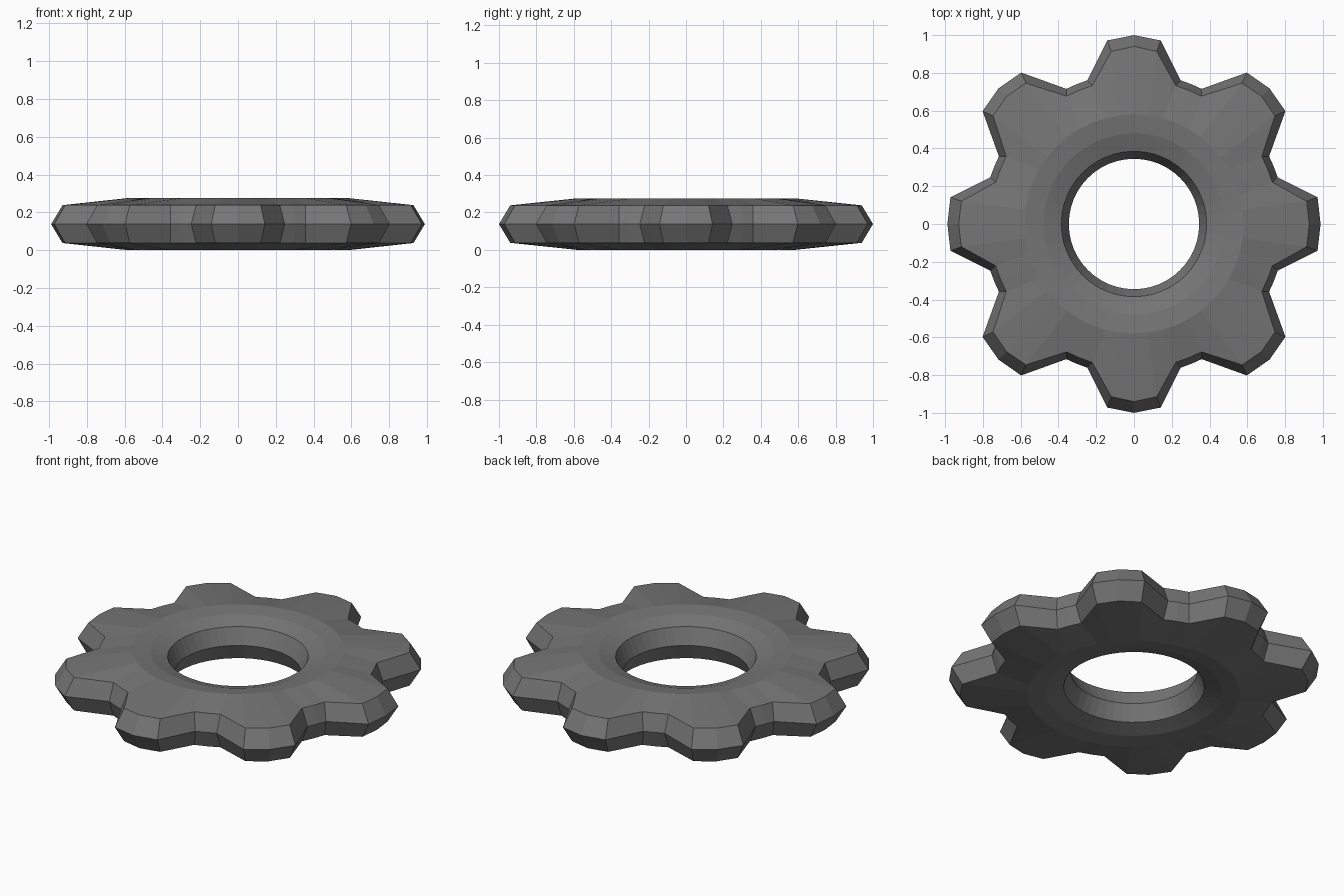
import bpy, bmesh
from math import radians, sin, cos

if "Cube" in bpy.data.objects:
    bpy.data.objects.remove(bpy.data.objects["Cube"])

MID, TEETH = 0.14, 8

def toothed_ring(rim):
    """Outline points (x, y): six per tooth, rim=True gives the bevelled inset outline."""
    pts = []
    for t in range(TEETH):
        diag = t % 2 == 1
        if diag:
            tip, corner, root = 1.015, 1.0, 18.4
        else:
            tip, corner, root = (1.0 if t % 4 == 2 else 0.988), 0.982, 18.0
        base, c_ang = 0.80, 8.3
        if rim:
            tip, corner, root, base, c_ang = tip - 0.06, corner - 0.06, root - 1.2, 0.765, 7.5
        for ang, r in ((-root, base), (-c_ang, corner), (0, tip),
                       (c_ang, corner), (root, base), (22.5, base)):
            a = radians(t * 45 + ang)
            pts.append((r * cos(a), r * sin(a)))
    return pts

def round_ring(r):
    n = TEETH * 6
    return [(r * cos(radians((i - 2) * 7.5)), r * sin(radians((i - 2) * 7.5))) for i in range(n)]

# Cross-section loops, from the outer ridge over the top, through the bore, back underneath
upper = [(toothed_ring(True), 0.10), (round_ring(0.58), 0.138),
         (round_ring(0.48), 0.126), (round_ring(0.385), 0.095)]
loops = [(toothed_ring(False), 0.0)] + upper + [(round_ring(0.345), 0.0)]
loops += [(p, -h) for p, h in reversed(upper)]

# Gear body: bridge neighbouring loops into a closed toothed ring, flat shaded
bm = bmesh.new()
rings = [[bm.verts.new((x, y, MID + h)) for x, y in pts] for pts, h in loops]
n = TEETH * 6
for k, a in enumerate(rings):
    b = rings[(k + 1) % len(rings)]
    for i in range(n):
        j = (i + 1) % n
        bm.faces.new((a[i], a[j], b[j], b[i]))
bmesh.ops.recalc_face_normals(bm, faces=bm.faces)
low = min(v.co.z for v in bm.verts)
bmesh.ops.translate(bm, verts=bm.verts, vec=(0, 0, -low))
mesh = bpy.data.meshes.new("gear")
bm.to_mesh(mesh)
bm.free()
gear = bpy.data.objects.new("gear", mesh)
bpy.context.collection.objects.link(gear)

# Dark iron colour
iron = bpy.data.materials.new("dark_iron")
iron.diffuse_color = (0.18, 0.18, 0.18, 1)
iron.use_nodes = True
iron.node_tree.nodes["Principled BSDF"].inputs["Base Color"].default_value = iron.diffuse_color
mesh.materials.append(iron)
